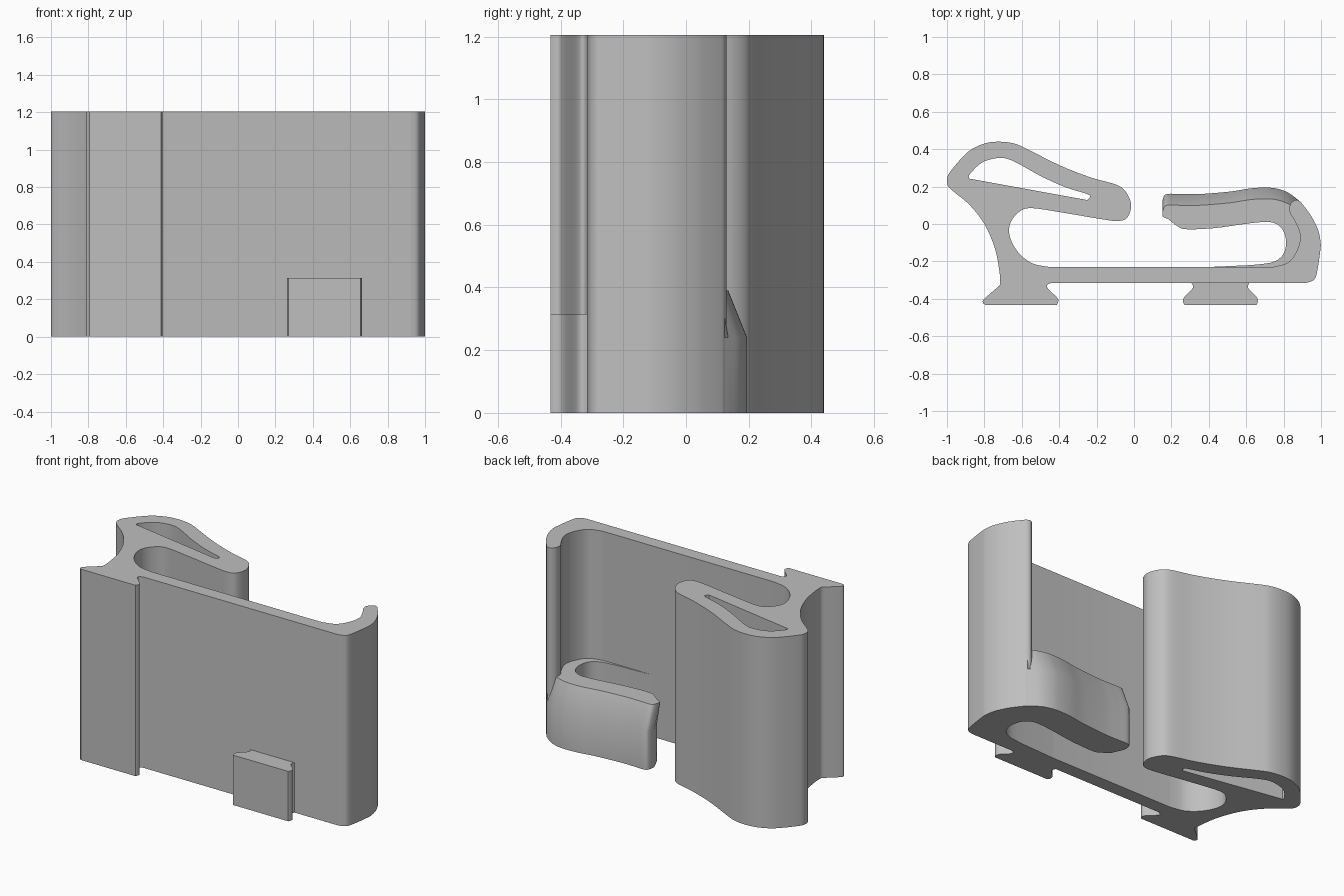
import bpy
import bmesh

cube = bpy.data.objects.get("Cube")
if cube:
    bpy.data.objects.remove(cube)

HEIGHT = 1.205
CLIP_HEIGHT = 0.315
HOOK_HEIGHT = 0.39
CHAMFER_START = 0.24
CHAMFER_DEPTH = 0.06

grey = bpy.data.materials.new("plain grey")
grey.use_nodes = True
grey.diffuse_color = (0.52, 0.52, 0.52, 1)
grey.node_tree.nodes["Principled BSDF"].inputs["Base Color"].default_value = grey.diffuse_color


def smooth(points, steps=5):
    """Open Catmull-Rom curve through the points."""
    padded = [points[0]] + points + [points[-1]]
    result = []
    for a, b, c, d in zip(padded, padded[1:], padded[2:], padded[3:]):
        for step in range(steps):
            t = step / steps
            result.append(tuple(
                b[i] + t / 2 * (c[i] - a[i]
                                + t * (2 * a[i] - 5 * b[i] + 4 * c[i] - d[i])
                                + t * t * (3 * (b[i] - c[i]) + d[i] - a[i]))
                for i in range(2)))
    return result + [points[-1]]


def build(name, levels):
    """Join outlines at rising heights with side walls, and cap both ends."""
    bm = bmesh.new()
    rings = [[[bm.verts.new((x, y, z)) for x, y in loop] for loop in loops]
             for z, loops in levels]
    for lower, upper in zip(rings, rings[1:]):
        for low, high in zip(lower, upper):
            for i in range(len(low)):
                bm.faces.new((low[i - 1], low[i], high[i], high[i - 1]))
    for ends in (rings[0], rings[-1]):
        edges = [bm.edges.get((loop[i - 1], loop[i]))
                 for loop in ends for i in range(len(loop))]
        bmesh.ops.triangle_fill(bm, edges=edges, use_beauty=True)
    bmesh.ops.recalc_face_normals(bm, faces=bm.faces)
    mesh = bpy.data.meshes.new(name)
    bm.to_mesh(mesh)
    bm.free()
    mesh.materials.append(grey)
    obj = bpy.data.objects.new(name, mesh)
    bpy.context.collection.objects.link(obj)
    bpy.ops.object.select_all(action="DESELECT")
    obj.select_set(True)
    bpy.context.view_layer.objects.active = obj
    bpy.ops.object.shade_smooth_by_angle(angle=0.6)
    return obj


def prism(name, loops, height):
    return build(name, [(0, loops), (height, loops)])


# Left arm: up the concave flank, over the loop, round the nose and back to the plate
left_arm = smooth([
    (-.715, -.32), (-.72, -.25), (-.743, -.133), (-.797, -.005), (-.877, .1),
    (-.968, .176), (-.995, .205), (-1, .24), (-.98, .283), (-.888, .385),
    (-.8, .43), (-.72, .44), (-.64, .43), (-.57, .4), (-.4, .315), (-.235, .25),
    (-.1, .212), (-.05, .18), (-.02, .125), (-.017, .08), (-.04, .03),
    (-.09, .016), (-.18, .027), (-.4, .064), (-.556, .085), (-.62, .06),
    (-.663, 0), (-.663, -.07), (-.62, -.15), (-.545, -.21), (-.45, -.23)])

# Right wall: inner face up to its rounded tip, then the outer face down
inner_wall = smooth([
    (.4, -.23), (.7, -.23), (.77, -.224), (.835, -.197), (.878, -.125),
    (.888, -.055), (.86, .015), (.832, .065), (.836, .105), (.862, .128),
    (.885, .122), (.9, .107)])
outer_wall = smooth([
    (.925, .075), (.955, .03), (.985, -.035), (.998, -.1), (.995, -.15),
    (.978, -.26), (.96, -.3), (.92, -.315)])

# Underside of the plate and the flared foot on the left
foot = (smooth([(-.44, -.315), (-.464, -.325), (-.46, -.345), (-.41, -.395),
                (-.405, -.415), (-.413, -.433)])
        + smooth([(-.795, -.433), (-.808, -.42), (-.8, -.4), (-.72, -.33)]))

# Slim teardrop opening through the left arm
opening = (smooth([(-.882, .243), (-.877, .267), (-.81, .33), (-.72, .353),
                   (-.647, .337), (-.5, .257), (-.37, .198), (-.25, .16),
                   (-.236, .144), (-.25, .128)]))

prism("clip_body", [left_arm + inner_wall + outer_wall + foot, opening], HEIGHT)

# Short flared foot on the right, drawn as one half and mirrored
half = smooth([(.155, -.315), (.148, -.342), (.193, -.39), (.2, -.415), (.192, -.433)])
middle = .462
right_foot = ([(middle + x, y) for x, y in half]
              + [(middle - x, y) for x, y in reversed(half)])
prism("right_foot", [right_foot], CLIP_HEIGHT)

# Low hook that curls back from the right wall, with a sloped upper outer edge
hook_back = smooth([
    (.152, .1), (.155, .135), (.175, .16), (.25, .16), (.35, .16), (.51, .173),
    (.62, .19), (.7, .195), (.76, .19), (.82, .17), (.87, .135)])
hook_inside = smooth([
    (.62, -.22), (.73, -.207), (.785, -.178), (.81, -.13), (.81, -.07),
    (.785, -.018), (.74, .008), (.68, .01), (.59, 0), (.43, -.022),
    (.28, -.028), (.23, -.01), (.185, .025)])
rest = inner_wall[::-1] + hook_inside
full_outline = [hook_back + rest]
top_outline = [[(x, y - CHAMFER_DEPTH) for x, y in hook_back] + rest]
build("hook", [(0, full_outline), (CHAMFER_START, full_outline),
               (HOOK_HEIGHT, top_outline)])
